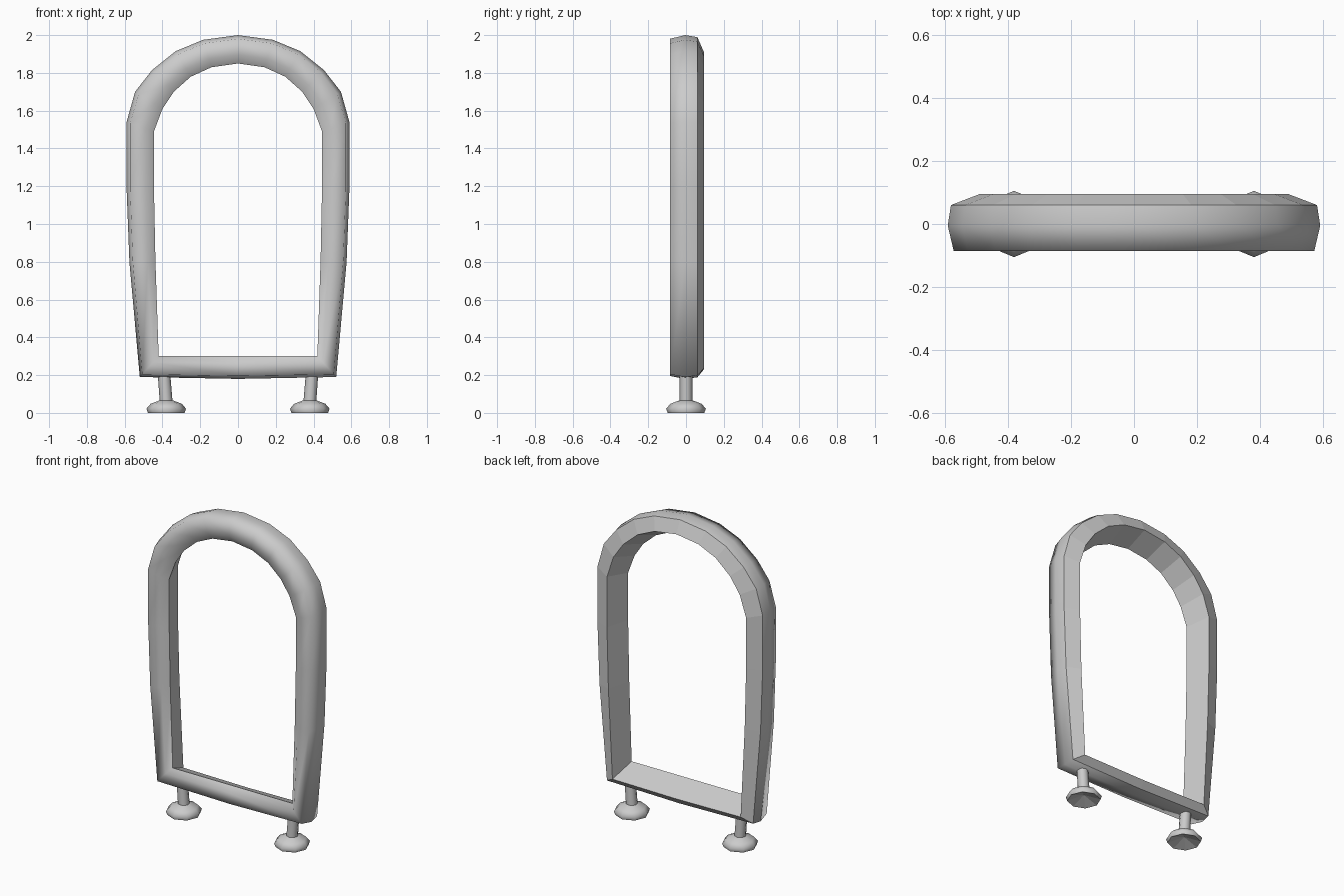
import bpy, bmesh, math
from mathutils import Vector

if "Cube" in bpy.data.objects:
    bpy.data.objects.remove(bpy.data.objects["Cube"])


def make_object(name, bm):
    bmesh.ops.recalc_face_normals(bm, faces=bm.faces[:])
    mesh = bpy.data.meshes.new(name)
    bm.to_mesh(mesh)
    bm.free()
    ob = bpy.data.objects.new(name, mesh)
    bpy.context.collection.objects.link(ob)
    return ob


def bridge(bm, a, b, smooth):
    for i in range(len(a)):
        j = (i + 1) % len(a)
        bm.faces.new((a[i], a[j], b[j], b[i])).smooth = smooth


# Half outlines of the arch, top centre to bottom centre: (x, z)
outer = [(0, 2.0), (.185, 1.975), (.33, 1.915), (.455, 1.815), (.545, 1.70),
         (.59, 1.54), (.59, 1.19), (.575, .80), (.52, .19), (0, .18)]
inner = [(0, 1.85), (.14, 1.83), (.25, 1.78), (.34, 1.70), (.40, 1.61),
         (.445, 1.49), (.445, 1.19), (.437, .80), (.42, .30), (0, .30)]


def full(half):
    return half + [(-x, z) for x, z in half[-2:0:-1]]


# Frame cross-section: (across x, across z, y, smooth face to the next point)
section = [(.13, .13, -.085, True), (.70, .70, -.085, True),
           (1.0, 1.0, -.055, False), (.70, .60, .095, False),
           (.07, .07, .06, True), (0, 0, -.005, True)]
bm = bmesh.new()
rings = []
for tx, tz, y, _ in section:
    ring = []
    for (ox, oz), (ix, iz) in zip(full(outer), full(inner)):
        k = .42 if (y > .09 and oz < .5) else tz   # lower ridge on the sill
        ring.append(bm.verts.new((ox + (ix - ox) * tx, y, oz + (iz - oz) * k)))
    rings.append(ring)
for i, s in enumerate(section):
    bridge(bm, rings[i], rings[(i + 1) % len(rings)], s[3])
make_object("arched_frame", bm)


def ring8(bm, cx, r, z):
    return [bm.verts.new((cx + r * math.cos(a), r * math.sin(a), z))
            for a in (i * math.pi / 4 for i in range(8))]


for side, label in ((-1, "left"), (1, "right")):
    # Foot pad with hollow underside
    bm = bmesh.new()
    cx = side * .38
    loops = [ring8(bm, cx, r, z) for r, z in
             ((.097, 0), (.105, .022), (.083, .048), (.036, .066))]
    for a, b in zip(loops, loops[1:]):
        bridge(bm, a, b, True)
    bm.faces.new(loops[-1])
    apex = bm.verts.new((cx, 0, .035))
    for i in range(8):
        bm.faces.new((loops[0][i], apex, loops[0][(i + 1) % 8]))
    make_object(label + "_foot_pad", bm)

    # Slightly leaning post
    bm = bmesh.new()
    low, high = ring8(bm, cx, .034, .055), ring8(bm, side * .393, .033, .22)
    bridge(bm, low, high, True)
    bm.faces.new(low)
    bm.faces.new(high)
    make_object(label + "_post", bm)
